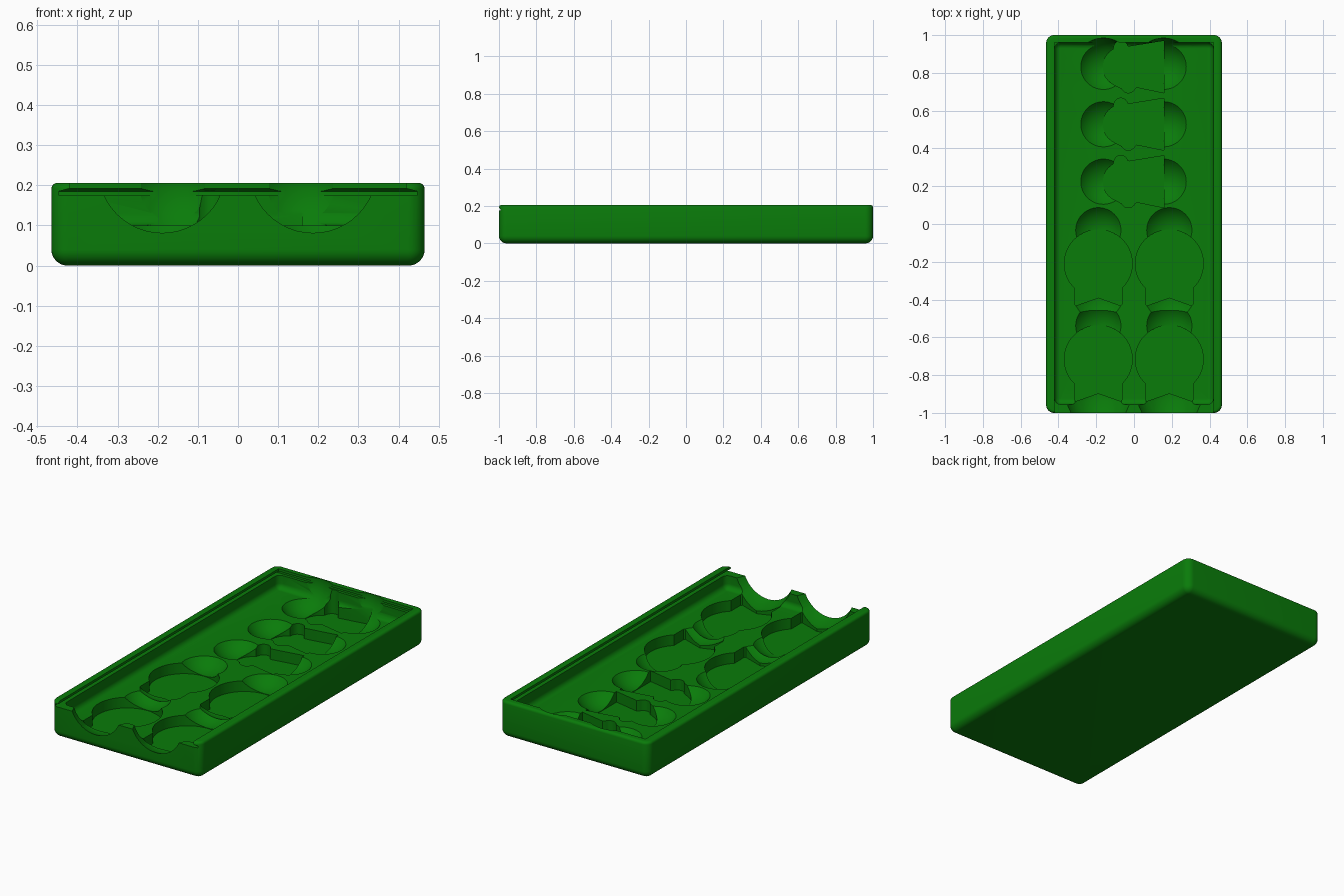
import bpy, bmesh, math
from mathutils import Matrix, Vector

if "Cube" in bpy.data.objects:
    bpy.data.objects.remove(bpy.data.objects["Cube"])

green = bpy.data.materials.new("green plastic")
green.diffuse_color = (0.003, 0.2, 0.003, 1)
green.use_nodes = True
green.node_tree.nodes["Principled BSDF"].inputs["Base Color"].default_value = green.diffuse_color


def finish(bm, name):
    bmesh.ops.recalc_face_normals(bm, faces=bm.faces)
    me = bpy.data.meshes.new(name)
    bm.to_mesh(me)
    bm.free()
    me.materials.append(green)
    ob = bpy.data.objects.new(name, me)
    bpy.context.collection.objects.link(ob)
    return ob


def loft(name, rings, place=None):
    """Stack closed outlines given as (points, z)."""
    bm = bmesh.new()
    loops = [[bm.verts.new((x, y, z)) for x, y in pts] for pts, z in rings]
    n = len(loops[0])
    for a, b in zip(loops, loops[1:]):
        for i in range(n):
            j = (i + 1) % n
            bm.faces.new((a[i], a[j], b[j], b[i]))
    bm.faces.new(loops[0][::-1])
    bm.faces.new(loops[-1])
    if place:
        bm.transform(place)
    return finish(bm, name)


def rounded_rect(x0, x1, y0, y1, r, steps=8):
    pts = []
    for k, (cx, cy) in enumerate([(x1 - r, y1 - r), (x0 + r, y1 - r),
                                  (x0 + r, y0 + r), (x1 - r, y0 + r)]):
        for i in range(steps + 1):
            a = math.pi / 2 * (k + i / steps)
            pts.append((cx + r * math.cos(a), cy + r * math.sin(a)))
    return pts


def arc(cx, cy, r, a0, a1, n):
    return [(cx + r * math.cos(math.radians(a0 + (a1 - a0) * i / n)),
             cy + r * math.sin(math.radians(a0 + (a1 - a0) * i / n))) for i in range(n + 1)]


# Outer block with round bottom and a softer top rim
rings = []
for i in range(9):
    a = math.pi / 2 * i / 8
    d = 0.04 * (1 - math.sin(a))
    rings.append((rounded_rect(-0.465 + d, 0.465 - d, -1 + d, 1 - d, 0.042 - d), 0.04 * (1 - math.cos(a))))
for i in range(5):
    a = math.pi / 2 * i / 4
    d = 0.015 * (1 - math.cos(a))
    rings.append((rounded_rect(-0.465 + d, 0.465 - d, -1 + d, 1 - d, 0.042 - d), 0.191 + 0.015 * math.sin(a)))
tray = loft("tray", rings)

cutters = []

# Main recess with filleted floor edge
FLOOR, DEEP = 0.1, 0.04
rings = []
for i in range(9):
    a = math.pi / 2 * i / 8
    d = 0.03 * (1 - math.sin(a))
    rings.append((rounded_rect(-0.42 + d, 0.42 - d, -0.955 + d, 0.96 - d, 0.032 - d, 4),
                  FLOOR + 0.03 * (1 - math.cos(a))))
rings.append((rings[-1][0], 0.3))
cutters.append(loft("recess_cutter", rings))


# Sliding lid channel: dovetail groove, open at the front
def rect(w, y1):
    return [(-w, -1.1), (w, -1.1), (w, y1), (-w, y1)]


cutters.append(loft("lid_groove_cutter", [(rect(0.446, 0.976), 0.175), (rect(0.446, 0.976), 0.185),
                                          (rect(0.42, 0.962), 0.192), (rect(0.42, 0.962), 0.3)]))


# Finger scoops
def scoop(x, y, r=0.153, z=0.195):
    bm = bmesh.new()
    bmesh.ops.create_uvsphere(bm, u_segments=48, v_segments=24, radius=r,
                              matrix=Matrix.Translation((x, y, z)))
    cutters.append(finish(bm, "scoop_cutter"))


# Tapered neck below each round pocket, lying along y
def neck(x, y):
    rings = [(arc(0, 0, r, 0, 352.5, 47), y + d)
             for d, r in ((-0.39, 0.115), (-0.22, 0.185), (-0.18, 0.185))]
    place = Matrix.Translation((x, 0, 0.24)) @ Matrix.Rotation(-math.pi / 2, 4, 'X')
    cutters.append(loft("neck_cutter", rings, place))


# Large round-headed pockets, two by two
for x in (-0.189, 0.187):
    for y in (-0.21, -0.716):
        pts = arc(x, y, 0.18, -46, 226, 40)
        pts += [(x - 0.125, y - 0.215), (x - 0.118, y - 0.222), (x, y - 0.18),
                (x + 0.118, y - 0.222), (x + 0.125, y - 0.215)]
        cutters.append(loft("round_pocket_cutter", [(pts, DEEP), (pts, 0.19)]))
        scoop(x, y + 0.177)
        neck(x, y)

# Small bell-shaped pockets, three in a column
for y in (0.832, 0.528, 0.224):
    pts = [(0.16, y - 0.138), (0.16, y + 0.138), (-0.025, y + 0.108)]
    pts += arc(-0.07, y + 0.103, 0.036, 10, 170, 8)
    pts += arc(-0.06, y, 0.105, 118, 242, 14)
    pts += arc(-0.03, y - 0.1, 0.038, 205, 335, 8)
    pts += [(0.015, y - 0.108)]
    cutters.append(loft("bell_pocket_cutter", [(pts, DEEP), (pts, 0.19)]))
    for x in (-0.162, 0.157):
        scoop(x, y)

# Carve everything out of the block
bpy.context.view_layer.objects.active = tray
tray.select_set(True)
for c in cutters:
    c.hide_render = True
    mod = tray.modifiers.new("cut", 'BOOLEAN')
    mod.operation = 'DIFFERENCE'
    mod.solver = 'EXACT'
    mod.object = c
    bpy.ops.object.modifier_apply(modifier=mod.name)
for c in cutters:
    bpy.data.objects.remove(c, do_unlink=True)

bpy.ops.object.shade_smooth_by_angle(angle=math.radians(30))
